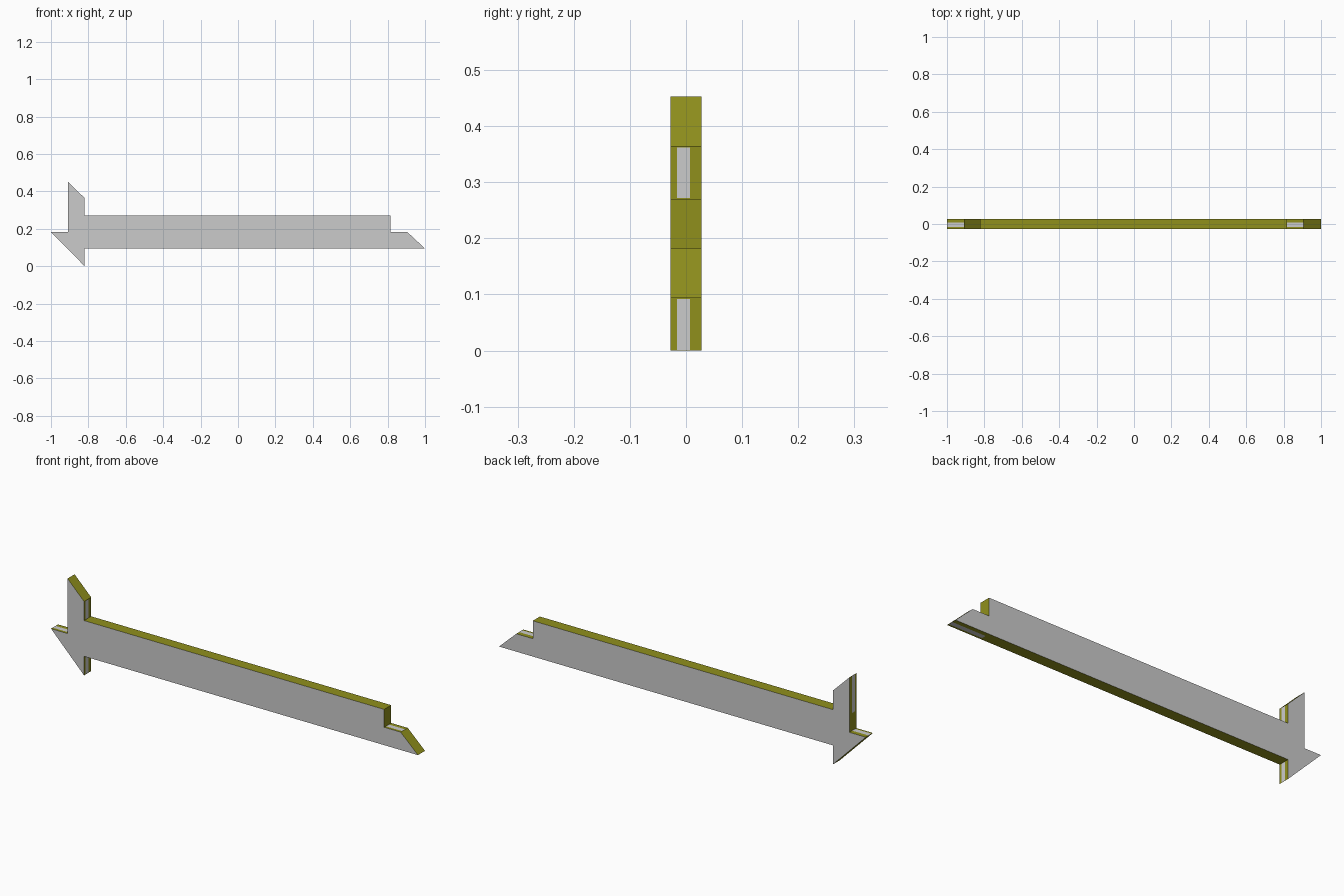
import bpy, bmesh
from mathutils import Vector

if "Cube" in bpy.data.objects:
    bpy.data.objects.remove(bpy.data.objects["Cube"])

Y0, Y1 = -0.0275, 0.0275      # plate thickness
S0, S1 = -0.016, 0.007        # width of the inlaid edge strips

# olive edge colour
olive = bpy.data.materials.new("olive_edge")
olive.diffuse_color = (0.28, 0.28, 0.012, 1)
olive.use_nodes = True
olive.node_tree.nodes["Principled BSDF"].inputs["Base Color"].default_value = olive.diffuse_color
grey = bpy.data.materials.new("grey_face")
grey.diffuse_color = (0.8, 0.8, 0.8, 1)
grey.use_nodes = True
grey.node_tree.nodes["Principled BSDF"].inputs["Base Color"].default_value = grey.diffuse_color


def finish(name, bm, mats=()):
    mesh = bpy.data.meshes.new(name)
    bm.to_mesh(mesh)
    bm.free()
    for m in mats:
        mesh.materials.append(m)
    obj = bpy.data.objects.new(name, mesh)
    bpy.context.collection.objects.link(obj)
    return obj


# arrow-like plate: side profile extruded through its thickness
profile = [(-1, 0.182), (-0.82, 0), (-0.82, 0.094), (1, 0.094),
           (0.906, 0.182), (0.816, 0.182), (0.816, 0.27), (-0.82, 0.27),
           (-0.82, 0.364), (-0.91, 0.453), (-0.91, 0.182)]
bm = bmesh.new()
front = bm.faces.new([bm.verts.new((x, Y0, z)) for x, z in profile])
ext = bmesh.ops.extrude_face_region(bm, geom=[front], use_keep_orig=True)
moved = [g for g in ext["geom"] if isinstance(g, bmesh.types.BMVert)]
bmesh.ops.translate(bm, vec=(0, Y1 - Y0, 0), verts=moved)
bmesh.ops.recalc_face_normals(bm, faces=bm.faces)
for f in bm.faces:
    f.material_index = 0 if abs(f.normal.y) > 0.9 else 1
finish("arrow_plate", bm, (grey, olive))


# thin grey strips laid along some edges, lifted just clear of the rim
def edge_strip(name, a, b, normal):
    n = Vector((normal[0], 0, normal[1])) * 0.0008
    bm = bmesh.new()
    pts = [(a[0], S0, a[1]), (b[0], S0, b[1]), (b[0], S1, b[1]), (a[0], S1, a[1])]
    face = bm.faces.new([bm.verts.new(Vector(p) + n) for p in pts])
    face.normal_update()
    if face.normal.dot(n) < 0:
        face.normal_flip()
    finish(name, bm)


edge_strip("left_tip_strip", (-1, 0.182), (-0.91, 0.182), (0, 1))
edge_strip("lower_barb_strip", (-0.82, 0.001), (-0.82, 0.092), (1, 0))
edge_strip("upper_fin_outer_strip", (-0.91, 0.27), (-0.91, 0.452), (-1, 0))
edge_strip("upper_fin_inner_strip", (-0.82, 0.272), (-0.82, 0.362), (1, 0))
edge_strip("right_step_strip", (0.818, 0.182), (0.906, 0.182), (0, 1))
edge_strip("right_tip_under_strip", (0.818, 0.094), (0.998, 0.094), (0, -1))
